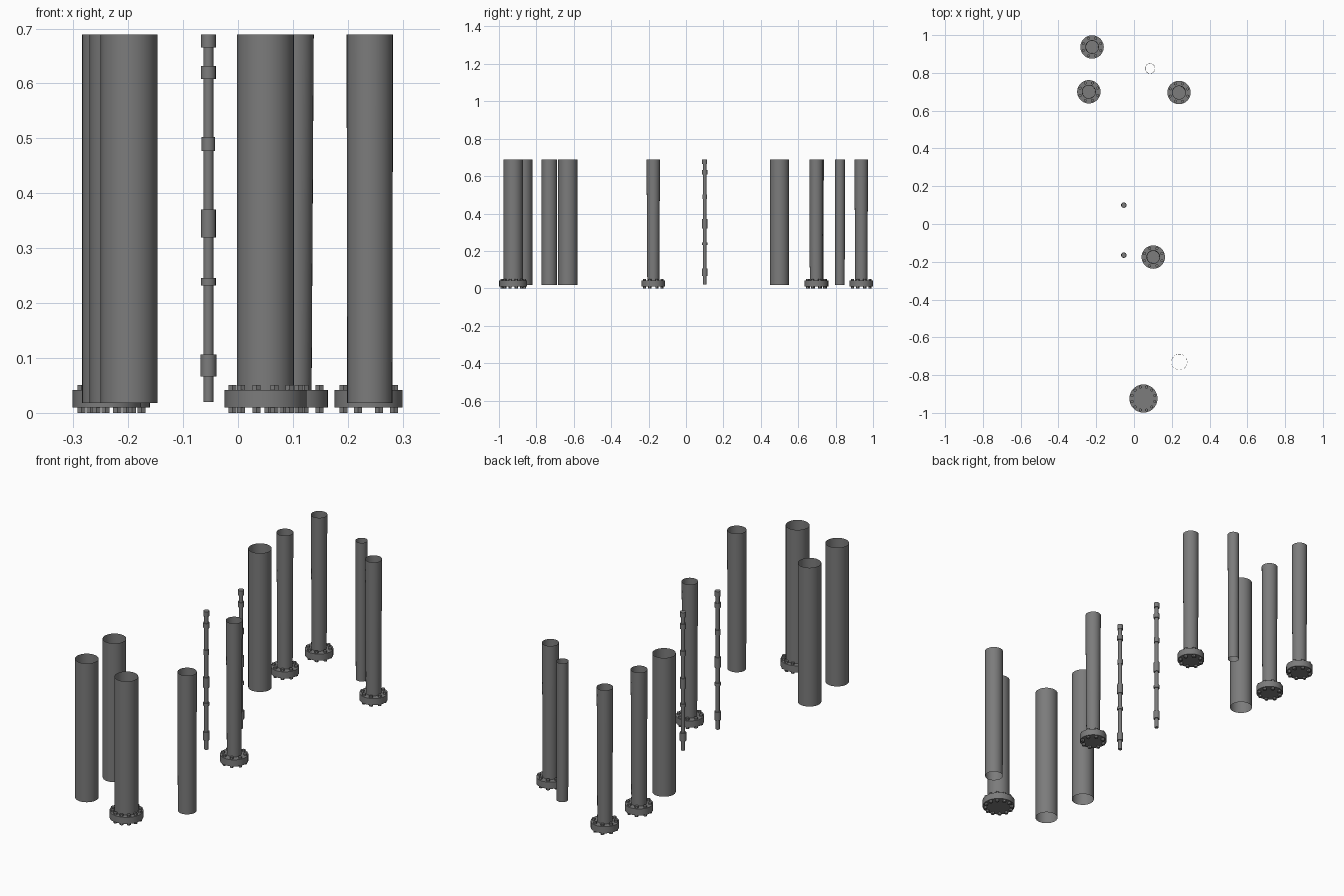
import bpy
import bmesh
from math import cos, sin, tau
from mathutils import Matrix

cube = bpy.data.objects.get("Cube")
if cube:
    bpy.data.objects.remove(cube, do_unlink=True)

# One painted steel colour
steel = bpy.data.materials.new("steel_grey")
steel.use_nodes = True
steel.diffuse_color = (0.2, 0.2, 0.2, 1)
steel.node_tree.nodes["Principled BSDF"].inputs["Base Color"].default_value = (0.2, 0.2, 0.2, 1)

TOP = 0.689
SIDES = 32


def finish(bm, name, x, y):
    mesh = bpy.data.meshes.new(name)
    bm.to_mesh(mesh)
    bm.free()
    mesh.materials.append(steel)
    obj = bpy.data.objects.new(name, mesh)
    obj.location = (x, y, 0)
    bpy.context.collection.objects.link(obj)
    bpy.ops.object.select_all(action="DESELECT")
    obj.select_set(True)
    bpy.context.view_layer.objects.active = obj
    bpy.ops.object.shade_smooth_by_angle(angle=0.6)


def drum(bm, r_low, r_high, low, high, x=0, y=0, sides=SIDES, caps=True):
    bmesh.ops.create_cone(
        bm, cap_ends=caps, segments=sides, radius1=r_low, radius2=r_high,
        depth=high - low, matrix=Matrix.Translation((x, y, (low + high) / 2)))


def pipe(name, x, y, r_low, r_high, low):
    bm = bmesh.new()
    drum(bm, r_low, r_high, low, TOP, caps=False)
    finish(bm, name, x, y)


def flange(name, x, y, radius, bolts):
    # Disc with bolt heads above and nuts below
    bm = bmesh.new()
    drum(bm, radius, radius, 0.01, 0.042)
    ring = radius - 0.012
    for i in range(bolts):
        a = tau * (i + 0.5) / bolts
        for low, high in ((0.0, 0.01), (0.042, 0.051)):
            drum(bm, 0.0085, 0.0085, low, high, ring * cos(a), ring * sin(a), 6)
    finish(bm, name, x, y)


def rod(name, x, y):
    # Slender shaft carrying thicker couplings
    bm = bmesh.new()
    drum(bm, 0.0092, 0.0092, 0.02, TOP - 0.002, sides=16)
    for low, high, r in ((0.066, 0.106, 0.0145), (0.232, 0.246, 0.0137),
                         (0.319, 0.37, 0.0137), (0.477, 0.502, 0.0125),
                         (0.608, 0.632, 0.0137), (0.665, TOP, 0.0135)):
        drum(bm, r, r, low, high, sides=16)
    finish(bm, name, x, y)


# Flanged columns
for label, x, y, disc, r_low, r_high, bolts in (
        ("front", 0.05, -0.924, 0.0745, 0.052, 0.052, 12),
        ("middle", 0.102, -0.175, 0.062, 0.032, 0.036, 8),
        ("back_left", 0.238, 0.696, 0.062, 0.034, 0.037, 8),
        ("back_right", -0.239, 0.7, 0.062, 0.034, 0.037, 8),
        ("rear_right", -0.222, 0.937, 0.062, 0.033, 0.036, 8)):
    pipe(label + "_flanged_pipe", x, y, r_low, r_high, 0.03)
    flange(label + "_flange", x, y, disc, bolts)

# Plain open pipes
for label, x, y, r_low, r_high in (
        ("front_right", -0.1985, -0.872, 0.0515, 0.0515),
        ("front_inner", -0.2185, -0.632, 0.0515, 0.0515),
        ("center_right", -0.2325, 0.5, 0.0515, 0.0515),
        ("front_left", 0.24, -0.731, 0.0412, 0.0422),
        ("rear_slim", 0.085, 0.823, 0.0255, 0.0268)):
    pipe(label + "_open_pipe", x, y, r_low, r_high, 0.018)

# Coupled rods
rod("front_rod", -0.054, -0.165)
rod("back_rod", -0.054, 0.1)
